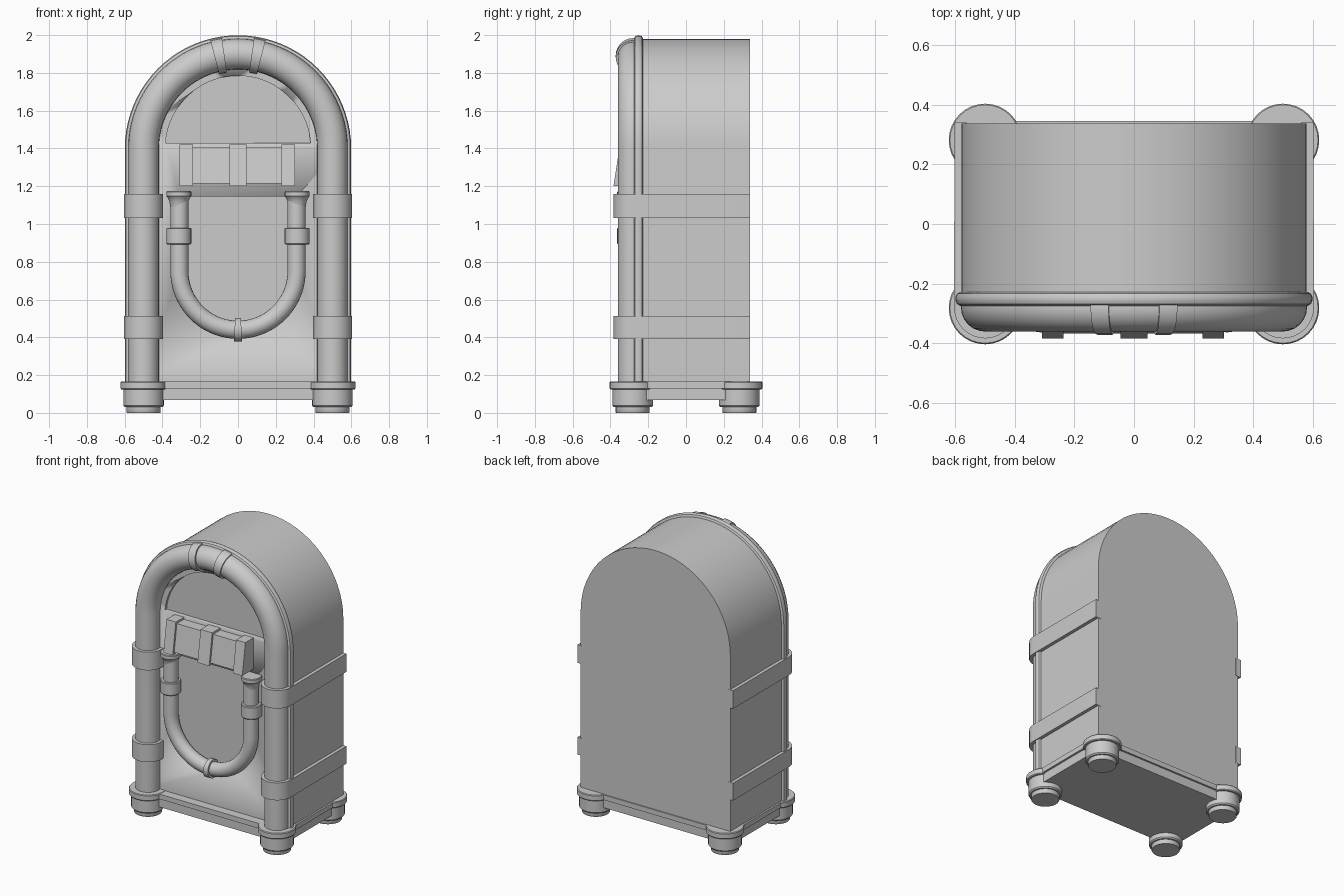
import bpy, bmesh, math
from math import pi, sin, cos

if "Cube" in bpy.data.objects:
    bpy.data.objects.remove(bpy.data.objects["Cube"])


def finish(name, bm, smooth=True):
    bmesh.ops.recalc_face_normals(bm, faces=bm.faces)
    me = bpy.data.meshes.new(name)
    bm.to_mesh(me)
    bm.free()
    ob = bpy.data.objects.new(name, me)
    bpy.context.collection.objects.link(ob)
    if smooth:
        bpy.ops.object.select_all(action='DESELECT')
        ob.select_set(True)
        bpy.context.view_layer.objects.active = ob
        bpy.ops.object.shade_smooth_by_angle(angle=math.radians(35))
    return ob


def loft(name, loops, cyclic=False):
    """Skin a list of equal closed loops, capping the ends."""
    bm = bmesh.new()
    rings = [[bm.verts.new(p) for p in lp] for lp in loops]
    n = len(rings[0])
    for a, b in zip(rings, rings[1:] + ([rings[0]] if cyclic else [])):
        for i in range(n):
            j = (i + 1) % n
            bm.faces.new((a[i], a[j], b[j], b[i]))
    if not cyclic:
        bm.faces.new(rings[0])
        bm.faces.new(rings[-1])
    return finish(name, bm)


def prism(name, pts, axis, a, b):
    put = {'x': lambda u, v, t: (t, u, v), 'y': lambda u, v, t: (u, t, v),
           'z': lambda u, v, t: (u, v, t)}[axis]
    return loft(name, [[put(u, v, t) for u, v in pts] for t in (a, b)])


def lathe(name, profile, cx, cy, n=32):
    return loft(name, [[(cx + r * cos(2 * pi * i / n), cy + r * sin(2 * pi * i / n), z)
                        for i in range(n)] for r, z in profile])


def arc(r, cz, a0, a1, n=32):
    return [(r * cos(a0 + (a1 - a0) * i / n), cz + r * sin(a0 + (a1 - a0) * i / n))
            for i in range(n + 1)]


def arch(r, z0, cz=1.4, n=32):
    return [(r, z0)] + arc(r, cz, 0, pi, n) + [(-r, z0)]


def sweep(name, r, cz, a0, a1, section, z_end=None, n=40):
    """Sweep a (radial, y) section round an arc, with optional straight legs."""
    def loop(a, z=None):
        return [((r + u) * cos(a), y, cz + (r + u) * sin(a) if z is None else z)
                for u, y in section]
    loops = [loop(a0 + (a1 - a0) * i / n) for i in range(n + 1)]
    if z_end is not None:
        loops = [loop(a0, z_end)] + loops + [loop(a1, z_end)]
    return loft(name, loops)


def circle(r, y, n=24):
    return [(r * cos(2 * pi * i / n), y + r * sin(2 * pi * i / n)) for i in range(n)]


def cut(target, cutter):
    cutter.hide_render = True
    cutter.hide_viewport = True
    m = target.modifiers.new("recess", 'BOOLEAN')
    m.operation = 'DIFFERENCE'
    m.solver = 'EXACT'
    m.object = cutter


# Cabinet shell
prism("cabinet", arch(0.58, 0.15), 'y', -0.235, 0.338)

# Front panel with window and lower panel recesses
panel = prism("front_panel", arch(0.54, 0.15), 'y', -0.26, -0.225)
t = math.asin(0.03 / 0.385)
cut(panel, prism("window_cutter", arc(0.385, 1.4, t, pi - t), 'y', -0.3, -0.242))
cut(panel, prism("lower_panel_cutter",
                 [(0.31, 1.145)] + arc(0.31, 0.75, 0, -pi) + [(-0.31, 1.145)],
                 'y', -0.3, -0.25))

# Rounded flange behind the arch tube
sweep("arch_flange", 0.5, 1.4, 0, pi,
      [(0.0, -0.275), (0.083, -0.275), (0.094, -0.269), (0.099, -0.258),
       (0.099, -0.245), (0.094, -0.234), (0.083, -0.228), (0.0, -0.228)], 0.15)

# Big arch tube and its two top clasps
TUBE_Y = -0.28
sweep("arch_tube", 0.5, 1.4, 0, pi, circle(0.081, TUBE_Y), 0.15)
for s in (-1, 1):
    c = pi / 2 - s * math.radians(11.3)
    w = math.radians(3)
    sweep("arch_clasp", 0.498, 1.4, c - w, c + w, circle(0.092, TUBE_Y), n=4)

# Side bands that wrap the tube and run to the back
for s in (-1, 1):
    outline = [(0.603, 0.34)]
    outline += [(0.5 + 0.104 * cos(-pi * i / 16), TUBE_Y + 0.104 * sin(-pi * i / 16))
                for i in range(17)]
    outline += [(0.396, -0.23), (0.56, -0.23), (0.56, 0.34)]
    for z0, z1 in ((0.39, 0.512), (1.033, 1.16)):
        prism("side_band", [(s * x, y) for x, y in outline], 'z', z0, z1)

# Small U tube with collars, caps and bottom ring
U_Y = -0.298
sweep("u_tube", 0.31, 0.75, 0, -pi, circle(0.048, U_Y, 20), 1.15)
for s in (-1, 1):
    x = s * 0.313
    lathe("u_collar", [(0.062, 0.892), (0.066, 0.897), (0.066, 0.975), (0.062, 0.98)], x, U_Y, 24)
    lathe("u_cap", [(0.046, 1.09), (0.05, 1.12), (0.062, 1.143), (0.066, 1.147),
                    (0.066, 1.17), (0.062, 1.175)], x, U_Y, 24)
w = math.radians(3.4)
sweep("u_ring", 0.31, 0.75, -pi / 2 - w, -pi / 2 + w, circle(0.063, U_Y, 20), n=2)

# Slanted selector panel with three straps
prism("selector_panel", [(-0.24, 1.215), (-0.368, 1.215), (-0.338, 1.405), (-0.24, 1.405)],
      'x', -0.30, 0.30)
for x, h in ((-0.273, 0.036), (0, 0.045), (0.266, 0.036)):
    prism("selector_strap", [(-0.24, 1.2), (-0.384, 1.2), (-0.35, 1.42), (-0.24, 1.42)],
          'x', x - h, x + h)


# Plinth and its ledge
def rect(x, y0, y1):
    return [(-x, y0), (x, y0), (x, y1), (-x, y1)]


prism("plinth", rect(0.578, -0.31, 0.333), 'z', 0.068, 0.135)
prism("plinth_ledge", rect(0.592, -0.322, 0.346), 'z', 0.13, 0.165)

# Four stepped feet
for sx in (-1, 1):
    for sy in (-1, 1):
        lathe("foot", [(0.088, 0), (0.09, 0.003), (0.09, 0.03), (0.1, 0.03), (0.107, 0.038),
                       (0.107, 0.125), (0.118, 0.125), (0.122, 0.13), (0.122, 0.162),
                       (0.118, 0.167)], sx * 0.5, sy * 0.282)
